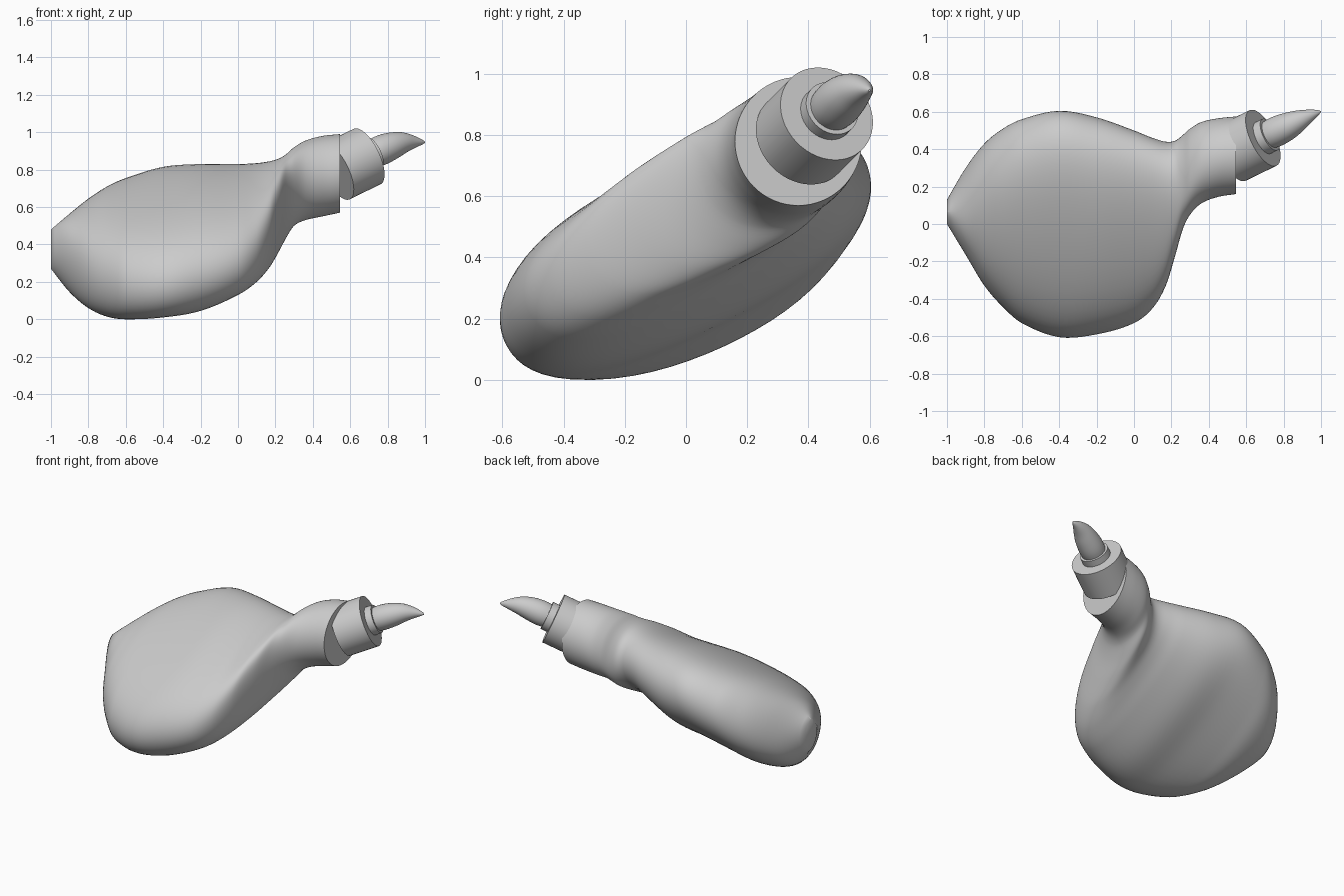
import bpy, bmesh, math
from mathutils import Vector

if "Cube" in bpy.data.objects:
    bpy.data.objects.remove(bpy.data.objects["Cube"])

plastic = bpy.data.materials.new("light grey plastic")
plastic.use_nodes = True
GREY = (0.6, 0.6, 0.6, 1)
plastic.diffuse_color = GREY
plastic.node_tree.nodes["Principled BSDF"].inputs["Base Color"].default_value = GREY


def loft(name, rings, angle=35):
    """Skin a list of rings of points, cap both ends and shade smooth."""
    bm = bmesh.new()
    loops = [[bm.verts.new(p) for p in ring] for ring in rings]
    count = len(loops[0])
    for a, b in zip(loops, loops[1:]):
        for i in range(count):
            j = (i + 1) % count
            bm.faces.new((a[i], a[j], b[j], b[i]))
    bm.faces.new(loops[0])
    bm.faces.new(loops[-1])
    bmesh.ops.recalc_face_normals(bm, faces=bm.faces)
    mesh = bpy.data.meshes.new(name)
    bm.to_mesh(mesh)
    bm.free()
    mesh.materials.append(plastic)
    obj = bpy.data.objects.new(name, mesh)
    bpy.context.collection.objects.link(obj)
    bpy.ops.object.select_all(action='DESELECT')
    obj.select_set(True)
    bpy.context.view_layer.objects.active = obj
    bpy.ops.object.shade_smooth_by_angle(angle=math.radians(angle))
    return obj


def refine(rows, steps):
    """Smoothly interpolate rows of numbers along a spline."""
    rows = [Vector(r) for r in rows]
    padded = [rows[0] * 2 - rows[1]] + rows + [rows[-1] * 2 - rows[-2]]
    out = []
    for a, b, c, d in zip(padded, padded[1:], padded[2:], padded[3:]):
        # tangents scaled by the uneven spacing of the first column
        span = c[0] - b[0]
        m0 = (c - a) * (span / (c[0] - a[0]))
        m1 = (d - b) * (span / (d[0] - b[0]))
        for k in range(steps):
            t = k / steps
            out.append(b * (2*t**3 - 3*t*t + 1) + m0 * (t**3 - 2*t*t + t)
                       + c * (3*t*t - 2*t**3) + m1 * (t**3 - t*t))
    return out + [rows[-1]]


def leaning_oval(x, y0, y1, z0, z1, slope, flat=1.3, sides=64):
    """Flattened oval whose long axis leans, fitted between the given limits."""
    half_y, half_z = (y1 - y0) / 2, (z1 - z0) / 2
    r = (half_z - slope * half_y) / (1 - slope)
    points = []
    for i in range(sides):
        t = 2 * math.pi * i / sides
        reach = math.tanh(flat * math.cos(t - math.atan(slope))) / math.tanh(flat)
        points.append(((half_y - r) * reach + r * math.cos(t),
                       (half_z - r) * reach + r * math.sin(t)))
    fit_y = half_y / max(p[0] for p in points)
    fit_z = half_z / max(p[1] for p in points)
    return [(x, (y0 + y1) / 2 + p * fit_y, (z0 + z1) / 2 + q * fit_z) for p, q in points]


def tube(name, centres, radii, axes, sides=48):
    """Round tube through centres, each ring facing its own axis."""
    rings = []
    for c, r, axis in zip(centres, radii, axes):
        u = Vector((0, 0, 1)).cross(axis).normalized()
        v = axis.cross(u).normalized()
        turns = [2 * math.pi * i / sides for i in range(sides)]
        rings.append([c + (u * math.cos(t) + v * math.sin(t)) * r for t in turns])
    return loft(name, rings)


# Squeezed bulb and neck: x, low y, high y, low z, high z, slope of the section
sections = [
    (-1, 0, .13, .27, .48, 0), (-.9, -.165, .3, .145, .565, .36),
    (-.8, -.33, .43, .06, .645, .42), (-.7, -.445, .51, .014, .71, .44),
    (-.6, -.53, .56, 0, .755, .44), (-.4, -.605, .605, .01, .815, .44),
    (-.2, -.59, .57, .045, .83, .44), (0, -.53, .5, .13, .83, .45),
    (.1, -.45, .46, .2, .835, .46), (.17, -.33, .44, .28, .845, .44),
    (.22, -.17, .445, .365, .86, .38), (.26, -.03, .475, .44, .885, .25),
    (.3, .05, .51, .5, .92, .1), (.36, .11, .545, .53, .955, 0),
    (.45, .145, .565, .55, .98, 0), (.545, .16, .575, .57, .99, 0)]
loft("bulb_body", [leaning_oval(*row) for row in refine(sections, 5)], 50)

# Collar and inner ring, tilted off the neck
axis = Vector((.82, .4, .4)).normalized()
face = Vector((.69, .46, .87))
tube("collar", [face - axis * .2, face], [.165, .165], [axis, axis])
tube("nozzle_ring", [face - axis * .02, face + axis * .045], [.093, .093], [axis, axis])

# Bent, pointed nozzle: x, y, z, radius
path = refine([(.71, .47, .88, .075), (.76, .494, .902, .08), (.82, .522, .926, .074),
               (.88, .552, .943, .058), (.94, .58, .948, .034),
               (.985, .597, .947, .013), (1, .6, .946, .003)], 4)
spine = [Vector(p[:3]) for p in path]
ways = [(b - a).normalized() for a, b in zip([spine[0]] + spine, spine[1:] + [spine[-1]])]
# the first and last rings follow their neighbours
ways[0], ways[-1] = ways[1], ways[-2]
tube("nozzle", spine, [p[3] for p in path], ways)
